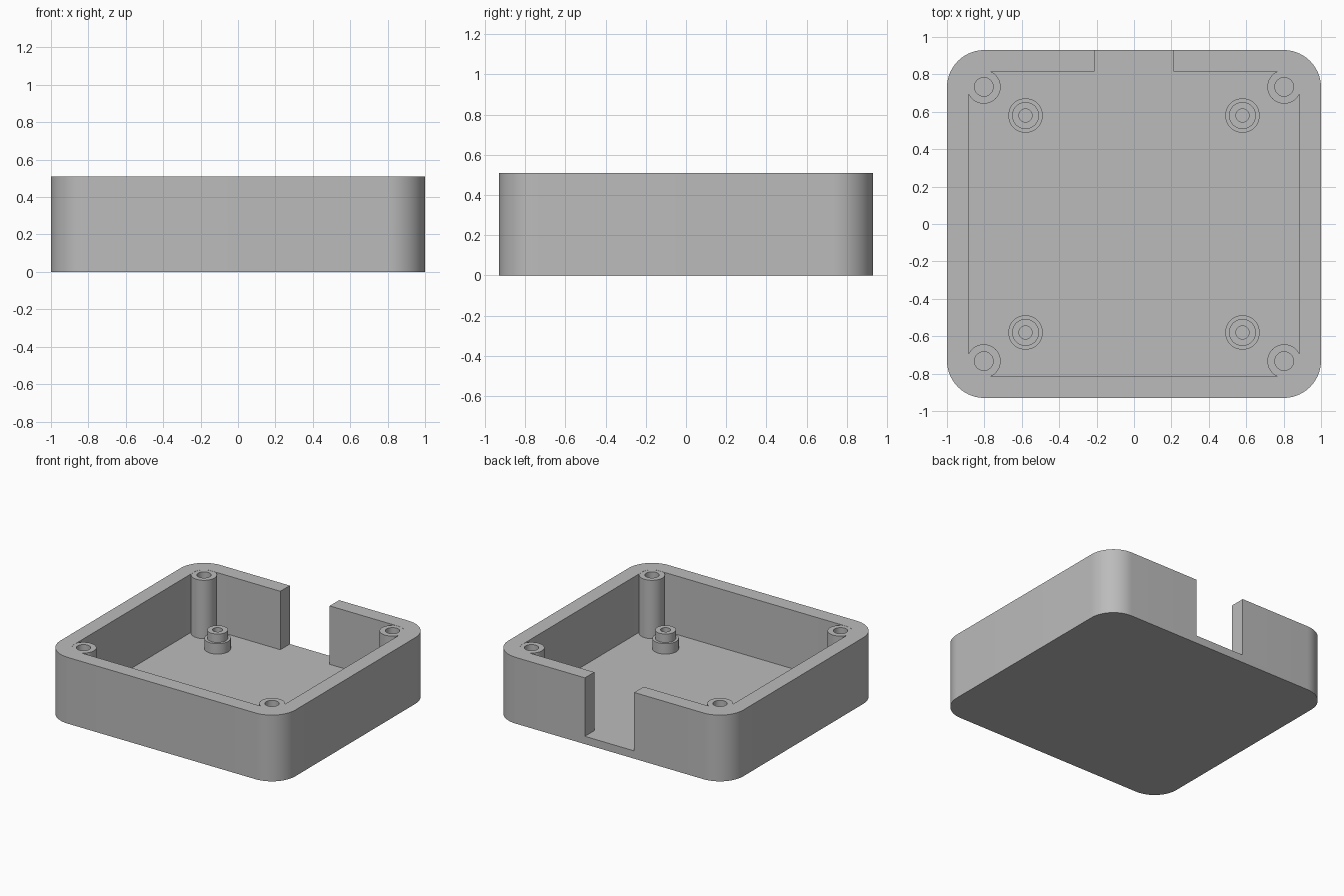
import bpy
import bmesh
from math import cos, sin, pi, radians

cube = bpy.data.objects.get("Cube")
if cube:
    bpy.data.objects.remove(cube, do_unlink=True)

HALF_X, HALF_Y, HEIGHT = 1.0, 0.93, 0.51
CORNER, WALL, FLOOR = 0.2, 0.115, 0.06
NOTCH = 0.21

grey = bpy.data.materials.new("plain grey")
grey.use_nodes = True
colour = (0.5, 0.5, 0.5, 1)
grey.diffuse_color = colour
grey.node_tree.nodes["Principled BSDF"].inputs["Base Color"].default_value = colour


def add_object(name, bm):
    bmesh.ops.recalc_face_normals(bm, faces=bm.faces[:])
    mesh = bpy.data.meshes.new(name)
    bm.to_mesh(mesh)
    bm.free()
    mesh.materials.append(grey)
    obj = bpy.data.objects.new(name, mesh)
    bpy.context.collection.objects.link(obj)
    return obj


def activate(obj):
    bpy.ops.object.select_all(action="DESELECT")
    obj.select_set(True)
    bpy.context.view_layer.objects.active = obj


def smooth(obj):
    activate(obj)
    bpy.ops.object.shade_smooth_by_angle(angle=radians(30))


def rounded_outline(hx, hy, r, steps=14):
    """Counter-clockwise outline, starting at the right end of the back edge's corner."""
    points = []
    for quarter, (sx, sy) in enumerate([(-1, 1), (-1, -1), (1, -1), (1, 1)]):
        for i in range(steps + 1):
            a = pi / 2 * (quarter + 1 + i / steps)
            points.append((sx * (hx - r) + r * cos(a), sy * (hy - r) + r * sin(a)))
    return points


def prism(name, outline, z0, z1):
    bm = bmesh.new()
    base = bm.faces.new([bm.verts.new((x, y, z0)) for x, y in outline])
    top = bmesh.ops.extrude_face_region(bm, geom=[base], use_keep_orig=True)
    verts = [v for v in top["geom"] if isinstance(v, bmesh.types.BMVert)]
    bmesh.ops.translate(bm, verts=verts, vec=(0, 0, z1 - z0))
    return add_object(name, bm)


def lathe(name, profile, x, y, segments=48):
    """Turn an (r, z) profile about a vertical axis at x, y."""
    bm = bmesh.new()
    rings = [[bm.verts.new((x + r * cos(2 * pi * i / segments),
                            y + r * sin(2 * pi * i / segments), z))
              for i in range(segments)] for r, z in profile]
    for low, high in zip(rings, rings[1:] + rings[:1]):
        for i in range(segments):
            j = (i + 1) % segments
            bm.faces.new((low[i], low[j], high[j], high[i]))
    obj = add_object(name, bm)
    smooth(obj)
    return obj


# Tray body with its cavity and the open slot in the back wall
tray = prism("tray", rounded_outline(HALF_X, HALF_Y, CORNER), 0, HEIGHT)
inner_y = HALF_Y - WALL
slot = [(NOTCH, inner_y), (NOTCH, HALF_Y + 0.1), (-NOTCH, HALF_Y + 0.1), (-NOTCH, inner_y)]
cavity = prism("cavity_cutter",
               rounded_outline(HALF_X - WALL, inner_y, CORNER - WALL) + slot,
               FLOOR, HEIGHT + 0.1)
cavity.hide_render = True
cut = tray.modifiers.new("cavity", "BOOLEAN")
cut.operation = "DIFFERENCE"
cut.solver = "EXACT"
cut.object = cavity
activate(tray)
bpy.ops.object.modifier_apply(modifier=cut.name)
bpy.data.objects.remove(cavity, do_unlink=True)
smooth(tray)

# Hollow screw posts in the corners and stepped standoffs on the floor
post = [(0.05, FLOOR), (0.09, FLOOR), (0.09, HEIGHT - 0.001), (0.05, HEIGHT - 0.001)]
standoff = [(0.035, FLOOR), (0.092, FLOOR), (0.092, 0.14),
            (0.072, 0.14), (0.072, 0.205), (0.035, 0.205)]
for side, sx in (("left", 1), ("right", -1)):
    for end, sy in (("front", -1), ("back", 1)):
        lathe(f"{end}_{side}_screw_post", post, sx * 0.803, sy * 0.733)
        lathe(f"{end}_{side}_standoff", standoff, sx * 0.58, sy * 0.58)
